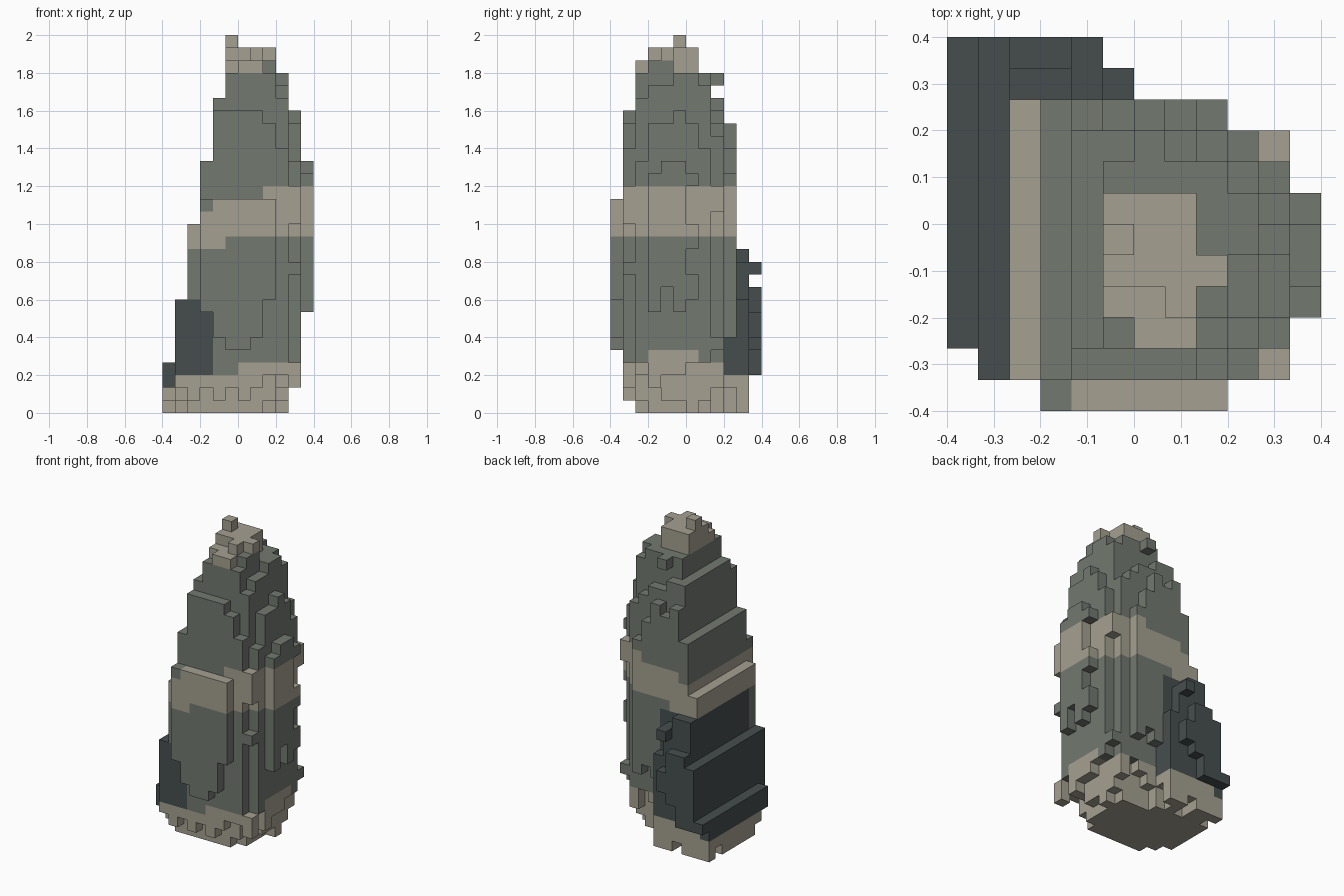
import bpy, bmesh, math, random

cube = bpy.data.objects.get("Cube")
if cube:
    bpy.data.objects.remove(cube)

rng = random.Random(4)
U = 1 / 15      # size of one block
N = 12          # blocks across

# Stepped limits: top of the stone by column (x) and by row (y)
LEFT_TOP = [4, 9, 15, 20, 25] + [29] * 7
RIGHT_TOP = [29] * 8 + [27, 27, 24, 20]
FRONT_TOP = [17, 24, 28] + [29] * 9
BACK_TOP = [29] * 7 + [27, 25, 23, 13, 10]
# Undercut at the foot
RIGHT_FOOT = [0] * 10 + [2, 8]
FRONT_FOOT = [5, 1] + [0] * 10
BACK_FOOT = [0] * 11 + [3]
# Plan outline: first and last row in each column
FIRST_ROW = [2, 1, 1, 0, 0, 0, 0, 0, 0, 1, 2, 3]
LAST_ROW = [11, 11, 11, 11, 11, 10, 9, 9, 9, 8, 7, 5]


def column_span(i, j):
    """Lowest and highest block of one upright column."""
    top = min(LEFT_TOP[i], RIGHT_TOP[i], FRONT_TOP[j], BACK_TOP[j])
    foot = max(RIGHT_FOOT[i], FRONT_FOOT[j], BACK_FOOT[j])
    # Rounded corners, above and below
    corner = max(0, min(i, 10) - 5 + abs(j - 4.5) - 6)
    if j > 0:
        top -= int(corner * 2.5)
    foot += int(corner)
    if 0 < j < 10 and i < 10:
        foot = max(foot, int(abs(i - 4.5) + abs(j - 6) - 6.5))
    if j == 0:                          # front plate narrows downward
        foot += int(max(0, abs(i - 5.5) - 1) * 2)
    if i > 5 and j > 7:                 # hollow under the back
        foot = max(foot, 5 if j == 9 else 2)
    if j > 9:                           # dark back shelf steps down
        top -= max(0, i - 3) * 2
    if j == 11:
        foot += max(0, i - 2)
    # Weathered edges
    if 8 < i < 11 or (j >= 8 and i >= 5):
        top -= rng.random() < 0.35
    if i > 9 or (j >= 8 and i >= 3):
        foot += rng.randint(0, 2)
    elif i == 9 or (j == 1 and i > 1):
        foot += rng.randint(0, 1)
    return foot, top


blocks = set()
for i in range(N):
    for j in range(FIRST_ROW[i], LAST_ROW[i] + 1):
        foot, top = column_span(i, j)
        blocks.update((i, j, k) for k in range(foot, top))
# Chipped crown
blocks -= {(5, 2, 27), (5, 3, 28), (6, 3, 28)}
# Single loose knobs on the crown and back
blocks.update([(5, 5, 29), (8, 3, 27), (8, 4, 27), (8, 4, 28),
               (6, 8, 26), (6, 7, 26), (4, 11, 11), (4, 10, 11)])
# Knobs on the right-hand corners
for i, j, levels in ((10, 1, (2, 3, 11, 15, 16, 17)),
                     (10, 8, (5, 16, 17)),
                     (11, 6, (9, 10, 13, 14, 18))):
    blocks.update((i, j, k) for k in levels)

GREY, TAN, DARK = range(3)


def block_colour(i, j, k):
    base = 2 if i == 0 else 3 if i < 6 or j > 8 else 5 if i > 9 and 2 < j < 7 else 4
    band_low = 13 if i < 5 else 14
    band_high = 16 if i < 4 else 17 if i < 8 else 18
    if k < base or band_low <= k < band_high or k >= 28 or (k == 27 and i < 8):
        return TAN
    if k < 13:
        if i < 2 or (i == 2 and (j > 1 or k < 9)) or (i == 3 and k < 8):
            return DARK
        if j >= 10 or (j == 9 and i < 6):
            return DARK
    return GREY


# Mesh of the exposed block faces only
bm = bmesh.new()
corners = {}


def corner_vert(p):
    if p not in corners:
        corners[p] = bm.verts.new(((p[0] - N / 2) * U, (p[1] - N / 2) * U, p[2] * U))
    return corners[p]


for b in sorted(blocks):
    for axis in range(3):
        for side in (0, 1):
            near = list(b)
            near[axis] += 2 * side - 1
            if tuple(near) in blocks:
                continue
            u, v = (axis + 1) % 3, (axis + 2) % 3
            ring = []
            for du, dv in ((0, 0), (1, 0), (1, 1), (0, 1)):
                p = list(b)
                p[axis] += side
                p[u] += du
                p[v] += dv
                ring.append(corner_vert(tuple(p)))
            face = bm.faces.new(ring if side else ring[::-1])
            face.material_index = block_colour(*b)

# Merge level faces of one colour
bmesh.ops.dissolve_limit(bm, angle_limit=math.radians(1), verts=bm.verts[:],
                         edges=bm.edges[:], delimit={'MATERIAL'})
mesh = bpy.data.meshes.new("standing_stone")
bm.to_mesh(mesh)
bm.free()

for name, rgb in (("moss_grey", (0.170, 0.190, 0.162)),
                  ("pale_stone", (0.375, 0.353, 0.285)),
                  ("dark_slate", (0.062, 0.076, 0.076))):
    mat = bpy.data.materials.new(name)
    mat.use_nodes = True
    mat.diffuse_color = (*rgb, 1)
    bsdf = mat.node_tree.nodes["Principled BSDF"]
    bsdf.inputs["Base Color"].default_value = (*rgb, 1)
    bsdf.inputs["Roughness"].default_value = 0.9
    mesh.materials.append(mat)

stone = bpy.data.objects.new("standing_stone", mesh)
bpy.context.collection.objects.link(stone)
